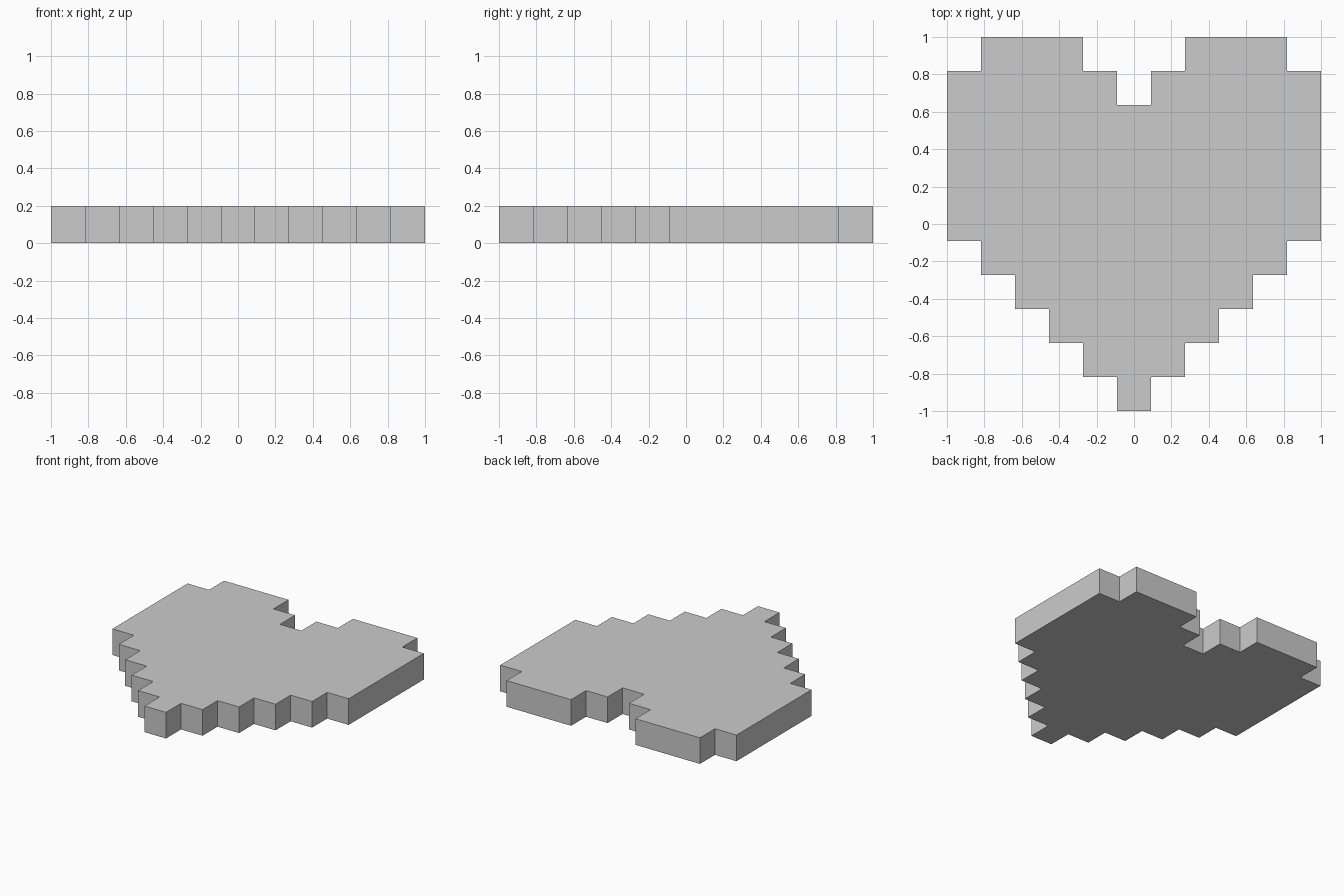
import bpy, bmesh

if "Cube" in bpy.data.objects:
    bpy.data.objects.remove(bpy.data.objects["Cube"])

CELL = 2 / 11      # pixel size: the heart is 11 x 11 pixels
HEIGHT = 0.2

# Right half of the outline in pixel units: stepped lower edge, then the lobe
half = [(0.5, -5.5)]
for i in range(5):
    half += [(i + 0.5, i - 4.5), (i + 1.5, i - 4.5)]
half += [(5.5, 4.5), (4.5, 4.5), (4.5, 5.5), (1.5, 5.5),
         (1.5, 4.5), (0.5, 4.5), (0.5, 3.5)]

# Mirror to the left half to close the loop
outline = half + [(-x, y) for x, y in reversed(half)]

# Extrude the outline into a flat slab
bm = bmesh.new()
base = bm.faces.new([bm.verts.new((x * CELL, y * CELL, 0)) for x, y in outline])
top = bmesh.ops.extrude_face_region(bm, geom=[base], use_keep_orig=True)
verts = [g for g in top["geom"] if isinstance(g, bmesh.types.BMVert)]
bmesh.ops.translate(bm, vec=(0, 0, HEIGHT), verts=verts)
bmesh.ops.recalc_face_normals(bm, faces=bm.faces)

mesh = bpy.data.meshes.new("pixel_heart")
bm.to_mesh(mesh)
bm.free()
bpy.context.collection.objects.link(bpy.data.objects.new("pixel_heart", mesh))
